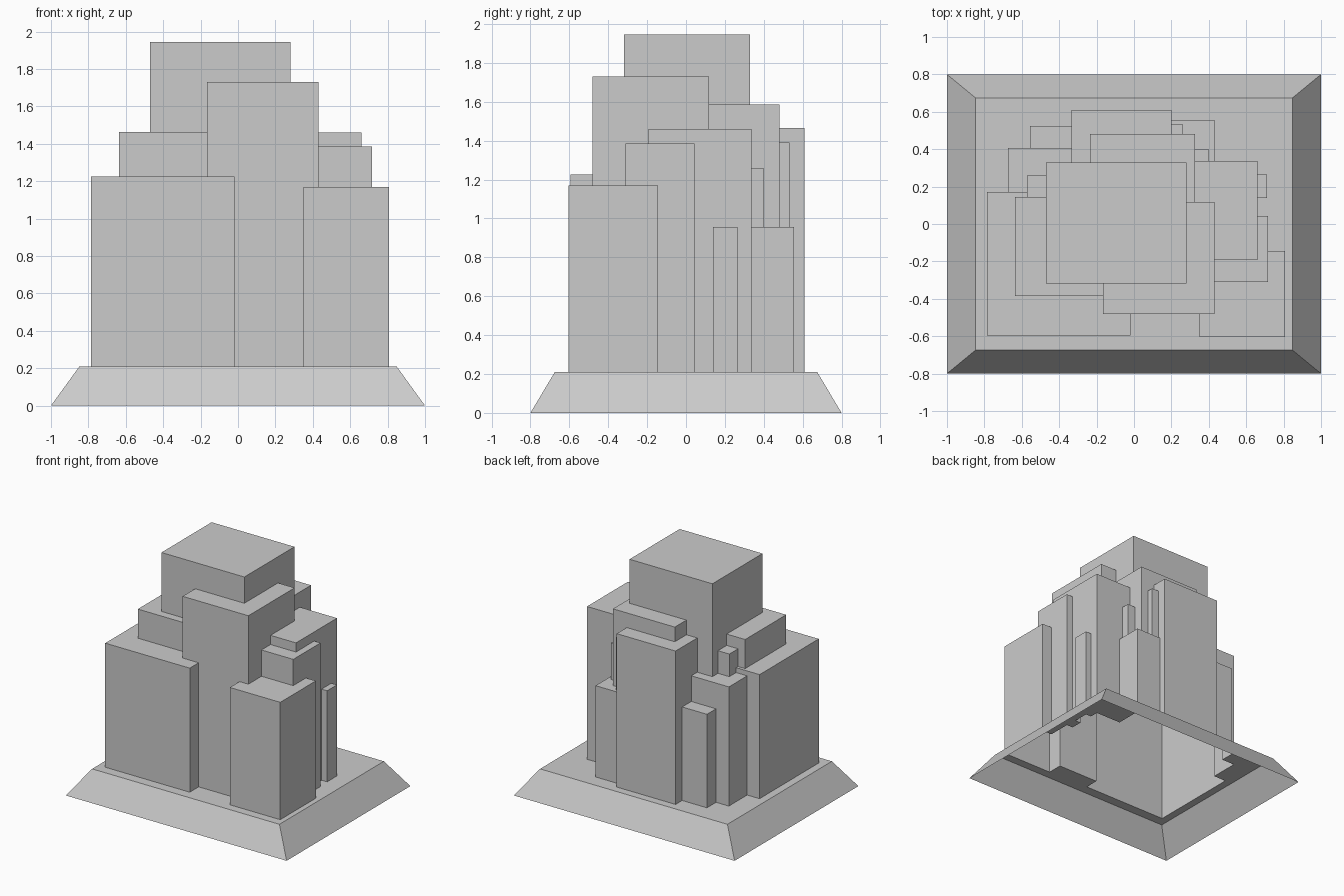
import bpy, bmesh
from math import radians

if "Cube" in bpy.data.objects:
    bpy.data.objects.remove(bpy.data.objects["Cube"])

PLATE_Z = 0.21


def mesh_object(name, bm):
    bmesh.ops.recalc_face_normals(bm, faces=bm.faces[:])
    me = bpy.data.meshes.new(name)
    bm.to_mesh(me)
    bm.free()
    ob = bpy.data.objects.new(name, me)
    bpy.context.collection.objects.link(ob)
    return ob


def block(name, x0, x1, y0, y1, z0, z1):
    bm = bmesh.new()
    bmesh.ops.create_cube(bm, size=1)
    for v in bm.verts:
        v.co = (x1 if v.co.x > 0 else x0, y1 if v.co.y > 0 else y0, z1 if v.co.z > 0 else z0)
    return mesh_object(name, bm)


# Sloped plinth
bm = bmesh.new()
bmesh.ops.create_cube(bm, size=2)
for v in bm.verts:
    top = v.co.z > 0
    v.co.x *= 0.848 if top else 1.0
    v.co.y *= 0.675 if top else 0.8
    v.co.z = PLATE_Z if top else 0.0
plinth = mesh_object("plinth", bm)

# Tower blocks: x min, x max, y min, y max, top (small inner offsets stay buried in the core)
towers = [
    ("core_tower", -0.47, 0.28, -0.318, 0.33, 1.945),
    ("front_tower", -0.165, 0.43, -0.48, 0.118, 1.73),
    ("front_left_block", -0.785, -0.02, -0.595, 0.17, 1.225),
    ("left_tower", -0.637, -0.11, -0.385, 0.145, 1.463),
    ("right_tower", 0.02, 0.66, -0.193, 0.337, 1.46),
    ("back_tower", -0.235, 0.325, 0.01, 0.48, 1.585),
    ("rear_tower", -0.333, 0.2, 0.02, 0.61, 1.465),
    ("right_block", 0.04, 0.717, -0.31, 0.043, 1.385),
    ("front_right_block", 0.35, 0.806, -0.605, -0.145, 1.17),
    ("right_pilaster", 0.06, 0.71, 0.138, 0.265, 0.955),
    ("back_right_block", 0.07, 0.43, 0.03, 0.555, 0.957),
    ("back_slab", 0.08, 0.262, 0.04, 0.533, 1.39),
    ("back_right_slab", 0.09, 0.398, 0.05, 0.40, 1.257),
    ("back_left_block", -0.673, -0.03, 0.06, 0.407, 1.185),
    ("back_left_step", -0.557, -0.04, 0.07, 0.525, 0.975),
    ("left_slab", -0.573, -0.05, 0.08, 0.258, 1.37),
]

# Merge the towers with the plinth into one outer skin
helpers = []
for i, (name, x0, x1, y0, y1, top) in enumerate(towers):
    ob = block(name, x0, x1, y0, y1, 0.05 + 0.005 * i, top)
    ob.hide_render = True
    helpers.append(ob)
    mod = plinth.modifiers.new(name, "BOOLEAN")
    mod.operation = "UNION"
    mod.solver = "EXACT"
    mod.object = ob

dg = bpy.context.evaluated_depsgraph_get()
skin = bpy.data.meshes.new_from_object(plinth.evaluated_get(dg))
plinth.modifiers.clear()
plinth.data = skin
plinth.name = "stepped_tower_block"
for ob in helpers:
    bpy.data.objects.remove(ob)

# Open underside and tidy flat faces
bm = bmesh.new()
bm.from_mesh(skin)
bottom = [f for f in bm.faces if all(v.co.z < 0.001 for v in f.verts)]
bmesh.ops.delete(bm, geom=bottom, context="FACES")
bmesh.ops.dissolve_limit(bm, angle_limit=radians(0.5), verts=bm.verts[:], edges=bm.edges[:])
bm.to_mesh(skin)
bm.free()
